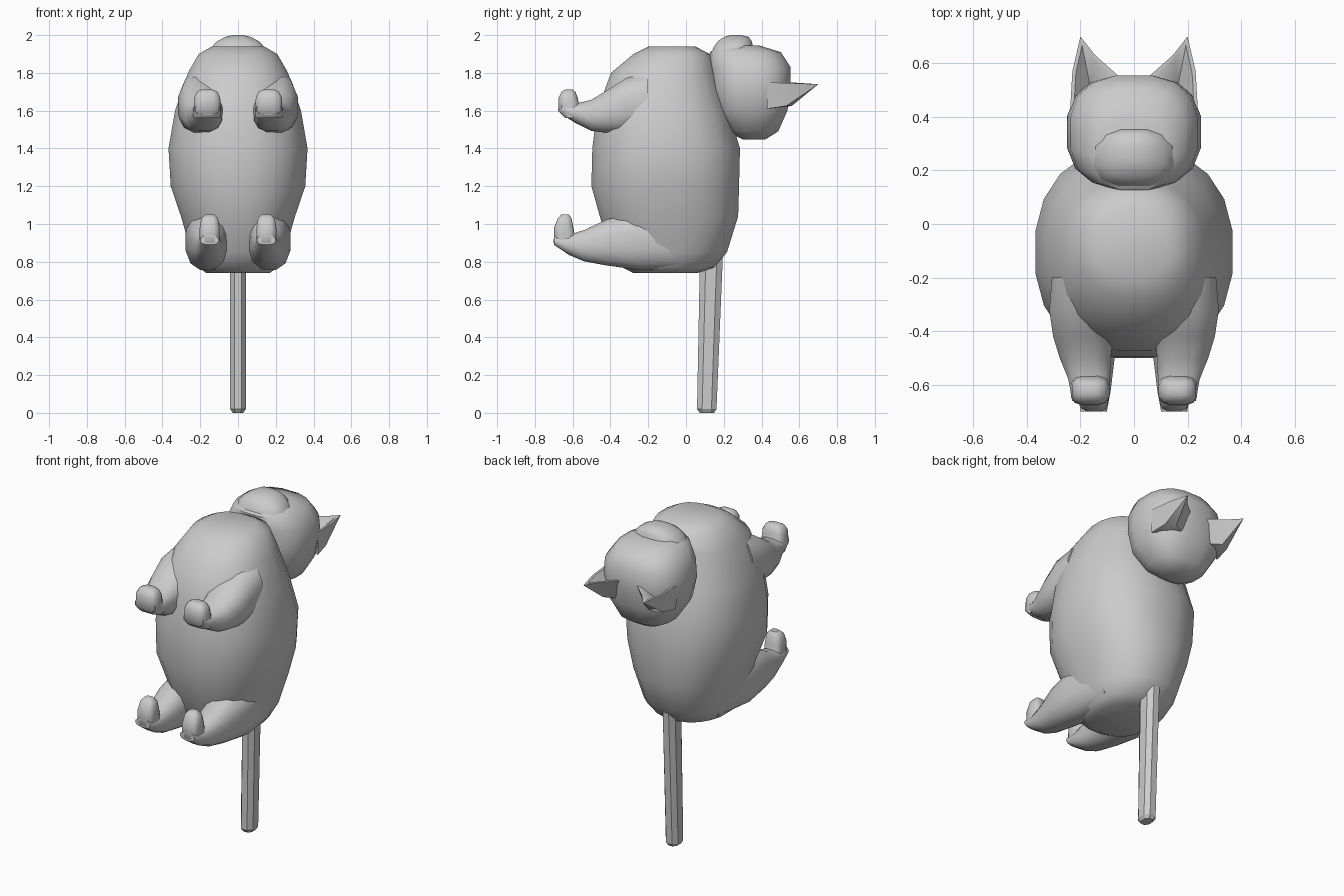
import bpy, bmesh, math
from mathutils import Vector

grey = bpy.data.materials.new("plain grey")
grey.diffuse_color = (0.6, 0.6, 0.6, 1)


def finish(name, bm, angle=45):
    bmesh.ops.recalc_face_normals(bm, faces=bm.faces)
    me = bpy.data.meshes.new(name)
    bm.to_mesh(me)
    bm.free()
    me.materials.append(grey)
    ob = bpy.data.objects.new(name, me)
    bpy.context.collection.objects.link(ob)
    bpy.ops.object.select_all(action='DESELECT')
    ob.select_set(True)
    bpy.context.view_layer.objects.active = ob
    bpy.ops.object.shade_smooth_by_angle(angle=math.radians(angle))
    return ob


def loft(name, rings, n=16, power=2.3, axis='Z', angle=45):
    """Rings are (height along axis, centre u, centre v, radius u, radius v)."""
    bm = bmesh.new()
    loops = []
    for h, cu, cv, ru, rv in rings:
        loop = []
        for i in range(n):
            a = 2 * math.pi * (i + 0.5) / n
            c, s = math.cos(a), math.sin(a)
            u = cu + ru * math.copysign(abs(c) ** (2 / power), c)
            v = cv + rv * math.copysign(abs(s) ** (2 / power), s)
            loop.append(bm.verts.new((u, v, h) if axis == 'Z' else (u, h, v)))
        loops.append(loop)
    for a, b in zip(loops, loops[1:]):
        for i in range(n):
            j = (i + 1) % n
            bm.faces.new((a[i], a[j], b[j], b[i]))
    bm.faces.new(loops[0])
    bm.faces.new(loops[-1])
    return finish(name, bm, angle)


def upright(rows, x=0):
    """Rows of (z, half width, front y, back y) to ring data."""
    return [(z, x, (f + b) / 2, w, (b - f) / 2) for z, w, f, b in rows]


# Body
loft("body", upright([
    (0.74, 0.17, -0.28, 0.06), (0.77, 0.21, -0.34, 0.15),
    (0.85, 0.25, -0.40, 0.22), (1.04, 0.305, -0.46, 0.28),
    (1.20, 0.36, -0.505, 0.285), (1.40, 0.372, -0.50, 0.29),
    (1.60, 0.337, -0.475, 0.23), (1.80, 0.268, -0.40, 0.165),
    (1.90, 0.21, -0.28, 0.13), (1.94, 0.14, -0.20, 0.05)]), n=20)

# Head and muzzle
loft("head", upright([
    (1.447, 0.08, 0.30, 0.42), (1.49, 0.16, 0.22, 0.49),
    (1.60, 0.23, 0.15, 0.54), (1.72, 0.253, 0.13, 0.557),
    (1.83, 0.24, 0.125, 0.557), (1.91, 0.19, 0.125, 0.505),
    (1.945, 0.12, 0.17, 0.39)]), power=2.6)
loft("muzzle", upright([
    (1.85, 0.18, 0.125, 0.36), (1.93, 0.15, 0.14, 0.36),
    (1.967, 0.115, 0.165, 0.35), (1.99, 0.07, 0.20, 0.335),
    (2.0, 0.03, 0.235, 0.29)]), n=12, power=2.6)

# Tail
loft("tail", upright([
    (0.0, 0.03, 0.07, 0.15), (0.02, 0.044, 0.055, 0.165),
    (0.85, 0.044, 0.07, 0.20)]), n=8, power=2.4, angle=30)

for side, tag in ((1, "left"), (-1, "right")):
    # Upper leg and paw
    loft("upper_leg_" + tag, [
        (y, side * x, z, rx, rz) for y, x, z, rx, rz in (
            (-0.20, 0.18, 1.64, 0.13, 0.17), (-0.32, 0.19, 1.625, 0.13, 0.15),
            (-0.42, 0.19, 1.595, 0.115, 0.115), (-0.50, 0.182, 1.575, 0.098, 0.085),
            (-0.58, 0.167, 1.585, 0.08, 0.055), (-0.66, 0.163, 1.61, 0.07, 0.03))],
         n=12, power=2.5, axis='Y')
    loft("upper_paw_" + tag, upright([
        (1.56, 0.074, -0.64, -0.54), (1.60, 0.074, -0.678, -0.56),
        (1.67, 0.07, -0.675, -0.572), (1.70, 0.055, -0.66, -0.585),
        (1.712, 0.03, -0.64, -0.60)], side * 0.163), n=12, power=3.2)
    # Lower leg and paw
    loft("lower_leg_" + tag, [
        (y, side * x, z, rx, rz) for y, x, z, rx, rz in (
            (0.0, 0.13, 0.92, 0.11, 0.17), (-0.25, 0.16, 0.91, 0.12, 0.157),
            (-0.42, 0.16, 0.902, 0.10, 0.125), (-0.54, 0.155, 0.885, 0.08, 0.085),
            (-0.62, 0.15, 0.89, 0.065, 0.055), (-0.70, 0.15, 0.915, 0.05, 0.025))],
         n=12, power=2.5, axis='Y')
    loft("lower_paw_" + tag, upright([
        (0.87, 0.052, -0.67, -0.56), (0.90, 0.055, -0.702, -0.58),
        (0.98, 0.054, -0.70, -0.595), (1.03, 0.045, -0.68, -0.605),
        (1.05, 0.025, -0.66, -0.62)], side * 0.15), n=12, power=3.2)

    # Ear: hollow pit inside a triangular rim, closed by a keeled back
    bm = bmesh.new()
    def point(x, y, z):
        return bm.verts.new((side * x, y, z))
    outer, tip, inner = point(0.238, 0.43, 1.75), point(0.20, 0.70, 1.74), point(0.055, 0.55, 1.75)
    rim = [outer, point(0.23, 0.57, 1.745), tip, point(0.145, 0.63, 1.745), inner]
    keel = [point(0.235, 0.43, 1.61), point(0.22, 0.53, 1.625),
            point(0.165, 0.56, 1.625), point(0.09, 0.52, 1.62)]
    pits = [bm.verts.new(v.co.lerp(Vector((side * 0.17, 0.55, 1.745)), 0.22)) for v in rim]
    bottom = point(0.165, 0.52, 1.69)
    for i in range(5):
        j = (i + 1) % 5
        bm.faces.new((rim[i], rim[j], pits[j], pits[i]))
        bm.faces.new((pits[i], pits[j], bottom))
    bm.faces.new((rim[0], rim[1], keel[1], keel[0]))
    bm.faces.new((rim[1], tip, keel[1]))
    bm.faces.new((tip, keel[2], keel[1]))
    bm.faces.new((tip, rim[3], keel[2]))
    bm.faces.new((rim[3], inner, keel[3], keel[2]))
    bm.faces.new((inner, rim[0], keel[0], keel[3]))
    bm.faces.new(keel)
    finish("ear_" + tag, bm, 40)
